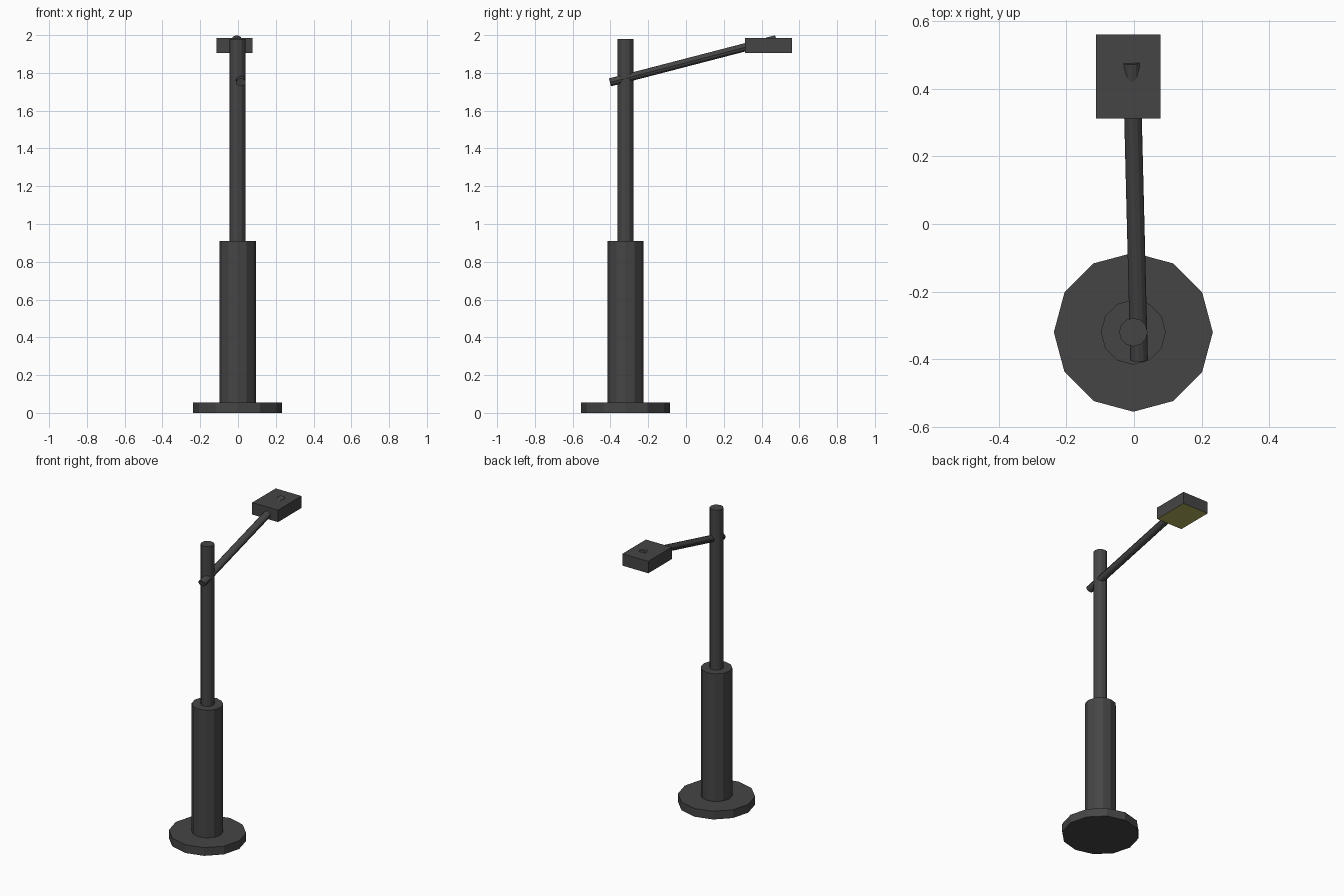
import bpy, math
from mathutils import Vector

if "Cube" in bpy.data.objects:
    bpy.data.objects.remove(bpy.data.objects["Cube"])


def material(name, rgb):
    m = bpy.data.materials.new(name)
    m.diffuse_color = (*rgb, 1)
    m.use_nodes = True
    m.node_tree.nodes["Principled BSDF"].inputs["Base Color"].default_value = m.diffuse_color
    return m


METAL = material("dark_metal", (0.06, 0.06, 0.06))
GLOW = material("yellow_lens", (0.45, 0.45, 0.12))
POLE_X, POLE_Y = -0.002, -0.32


def post(name, radius, z0, z1):
    """Upright 12-sided cylinder on the pole axis, a corner pointing along x."""
    bpy.ops.mesh.primitive_cylinder_add(
        vertices=12, radius=radius, depth=z1 - z0,
        location=(POLE_X, POLE_Y, (z0 + z1) / 2))
    ob = bpy.context.object
    ob.name = name
    ob.data.materials.append(METAL)
    return ob


# Stepped pole
post("base_plate", 0.235, 0.0, 0.055)
post("lower_pole", 0.096, 0.055, 0.91)
post("upper_pole", 0.042, 0.91, 1.98)

# Slanted arm, passing through the pole and the lamp head
start, end = Vector((0.015, -0.402, 1.75)), Vector((-0.007, 0.477, 1.978))
axis = end - start
bpy.ops.mesh.primitive_cylinder_add(
    vertices=12, radius=1, depth=axis.length, location=(start + end) / 2,
    rotation=axis.to_track_quat('Z', 'Y').to_euler())
arm = bpy.context.object
arm.name = "arm"
arm.scale = (0.026, 0.0215, 1)
arm.data.materials.append(METAL)

# Lamp head with a glowing underside
bpy.ops.mesh.primitive_cube_add(size=1, location=(-0.0175, 0.436, 1.945))
head = bpy.context.object
head.name = "lamp_head"
head.scale = (0.191, 0.248, 0.08)
head.data.materials.append(METAL)
head.data.materials.append(GLOW)
for face in head.data.polygons:
    if face.normal.z < -0.5:
        face.material_index = 1
